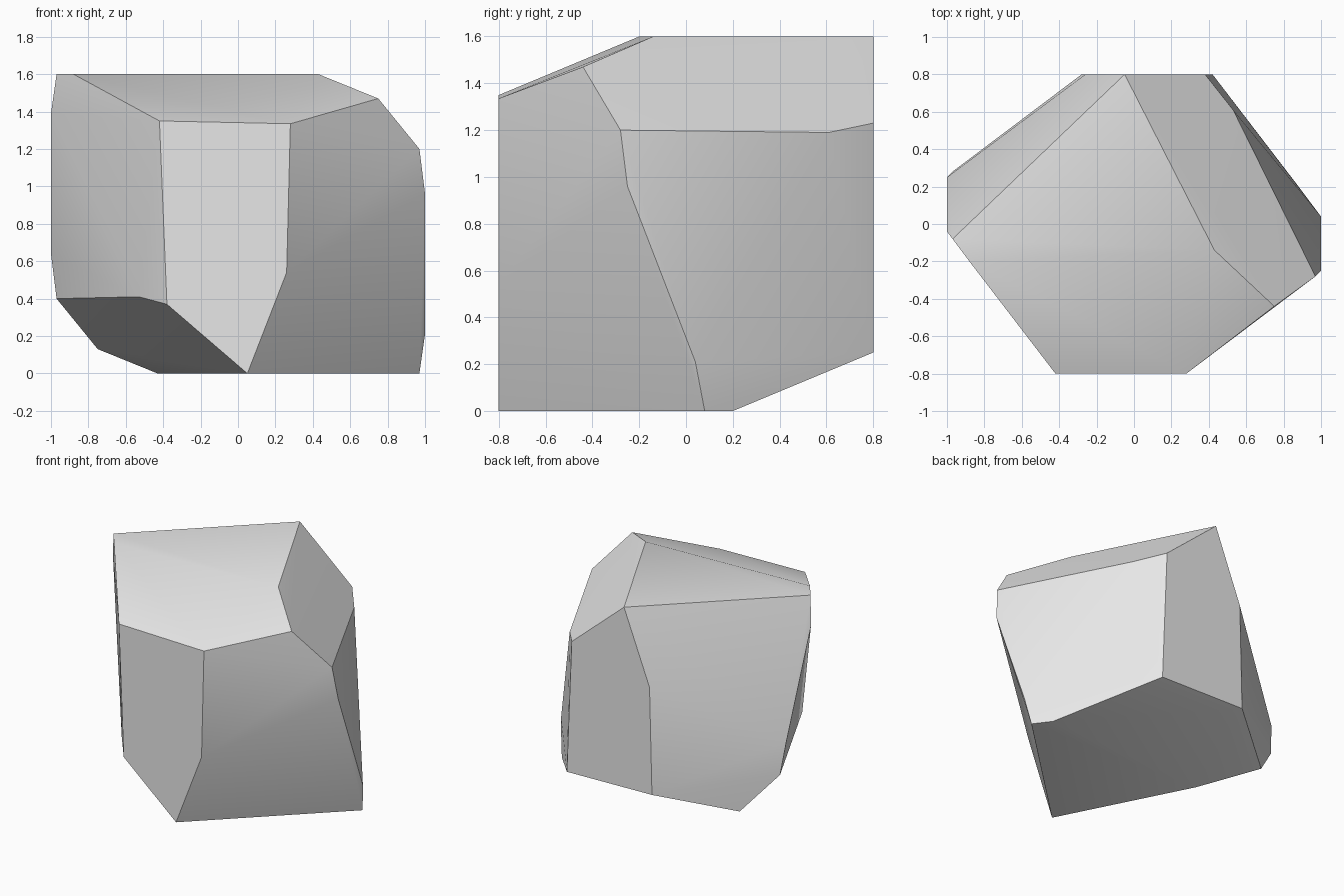
import bpy, bmesh, math
from mathutils import Vector

if "Cube" in bpy.data.objects:
    bpy.data.objects.remove(bpy.data.objects["Cube"], do_unlink=True)

# Half of the boulder's corners; the rest are their reflection through the centre
CENTRE = Vector((0, 0, 0.8))
top_corners = [(-0.97, -0.08, 1.6), (-0.88, -0.2, 1.6),
               (0.43, -0.14, 1.6), (-0.05, 0.8, 1.6)]
front_corners = [(-0.42, -0.8, 1.35), (0.28, -0.8, 1.335), (0.26, -0.8, 0.54)]
side_corners = [(0.75, -0.44, 1.47), (0.97, -0.28, 1.2), (1, -0.25, 0.96),
                (1, 0.04, 0.21), (0.53, 0.61, 1.19), (0.38, 0.8, 1.23)]

# Wrap the corners in a faceted convex shell
bm = bmesh.new()
for corner in top_corners + front_corners + side_corners:
    point = Vector(corner)
    bm.verts.new(point)
    bm.verts.new(2 * CENTRE - point)
hull = bmesh.ops.convex_hull(bm, input=bm.verts[:])
loose = [v for v in bm.verts if not v.link_faces]
bmesh.ops.delete(bm, geom=loose, context='VERTS')
bmesh.ops.dissolve_limit(bm, angle_limit=math.radians(1),
                         verts=bm.verts[:], edges=bm.edges[:])
bmesh.ops.recalc_face_normals(bm, faces=bm.faces[:])

mesh = bpy.data.meshes.new("boulder")
bm.to_mesh(mesh)
bm.free()
boulder = bpy.data.objects.new("boulder", mesh)
bpy.context.collection.objects.link(boulder)

# Plain stone colour
stone = bpy.data.materials.new("light grey stone")
stone.use_nodes = True
colour = (0.8, 0.8, 0.8, 1)
stone.diffuse_color = colour
stone.node_tree.nodes["Principled BSDF"].inputs["Base Color"].default_value = colour
mesh.materials.append(stone)

# Soft creases inside each broad facet, crisp edges between facets
bpy.ops.object.select_all(action='DESELECT')
boulder.select_set(True)
bpy.context.view_layer.objects.active = boulder
bpy.ops.object.shade_smooth_by_angle(angle=math.radians(30))
